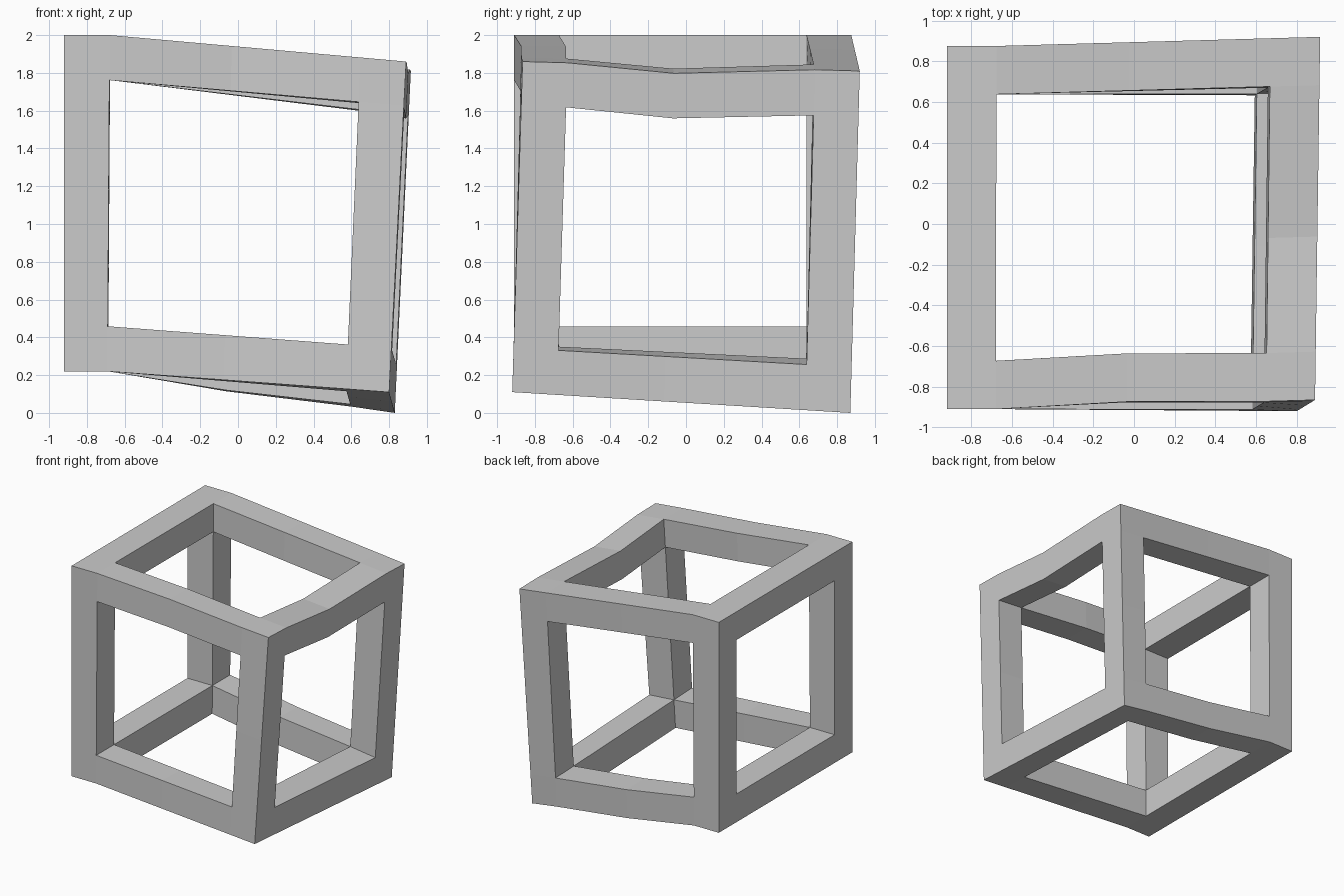
import bpy
import bmesh
from itertools import product
from mathutils import Vector

if "Cube" in bpy.data.objects:
    bpy.data.objects.remove(bpy.data.objects["Cube"], do_unlink=True)

# Grid levels: beam thickness at both ends, one bend in the middle
LEVELS = ((0, .133, .49, .867, 1), (0, .133, .45, .867, 1), (0, .134, .5, .866, 1))

# Straight left side and the four shifted corners of the right side
LEFT, Y_SIDE, Z_SIDE = -0.92, (-0.91, 0.875), (0.22, 2.0)
RIGHT = {
    (0, 0): Vector((0.80, -0.92, 0.11)),
    (1, 0): Vector((0.83, 0.87, 0.0)),
    (0, 1): Vector((0.89, -0.865, 1.86)),
    (1, 1): Vector((0.915, 0.92, 1.81)),
}


def warp(i, j, k):
    """Place a grid point in the skewed cube."""
    u, v, w = LEVELS[0][i], LEVELS[1][j], LEVELS[2][k]
    left = Vector((LEFT, Y_SIDE[0] + v * (Y_SIDE[1] - Y_SIDE[0]),
                   Z_SIDE[0] + w * (Z_SIDE[1] - Z_SIDE[0])))
    low = RIGHT[0, 0].lerp(RIGHT[1, 0], v)
    high = RIGHT[0, 1].lerp(RIGHT[1, 1], v)
    right = low.lerp(high, w)
    # the left beams stay straight, the skew starts beyond them
    skew = max(0, (u - LEVELS[0][1]) / (1 - LEVELS[0][1]))
    p = left.lerp(right, skew)
    p.x = LEFT + u * (right.x - LEFT)
    # bends in the middle of three beams
    if j == 2 and i > 2 and k > 2:
        p.z -= 0.04
    if i == 2 and j < 2 and k > 2:
        p.y += 0.018
    if i == 2 and j > 2 and k < 2:
        p.z -= 0.015
    return p


def solid(cell):
    """A cell belongs to a beam when it is at the border on two axes."""
    return min(cell) >= 0 and max(cell) <= 3 and sum(c in (0, 3) for c in cell) >= 2


# Frame skin: faces between beam cells and empty space
bm = bmesh.new()
verts = {}


def corner(key):
    if key not in verts:
        verts[key] = bm.verts.new(warp(*key))
    return verts[key]


for cell in filter(solid, product(range(4), repeat=3)):
    for axis, side in product(range(3), (0, 1)):
        neighbour = list(cell)
        neighbour[axis] += 1 if side else -1
        if solid(neighbour):
            continue
        ring = []
        for a, b in ((0, 0), (1, 0), (1, 1), (0, 1)):
            key = list(cell)
            key[axis] += side
            key[(axis + 1) % 3] += a
            key[(axis + 2) % 3] += b
            ring.append(corner(tuple(key)))
        bm.faces.new(ring if side else ring[::-1])

bmesh.ops.recalc_face_normals(bm, faces=bm.faces)
mesh = bpy.data.meshes.new("cube_frame")
bm.to_mesh(mesh)
bm.free()

# Plain grey
grey = bpy.data.materials.new("grey")
grey.use_nodes = True
colour = (0.6, 0.6, 0.6, 1)
grey.diffuse_color = colour
grey.node_tree.nodes["Principled BSDF"].inputs["Base Color"].default_value = colour
mesh.materials.append(grey)

frame = bpy.data.objects.new("cube_frame", mesh)
bpy.context.collection.objects.link(frame)
